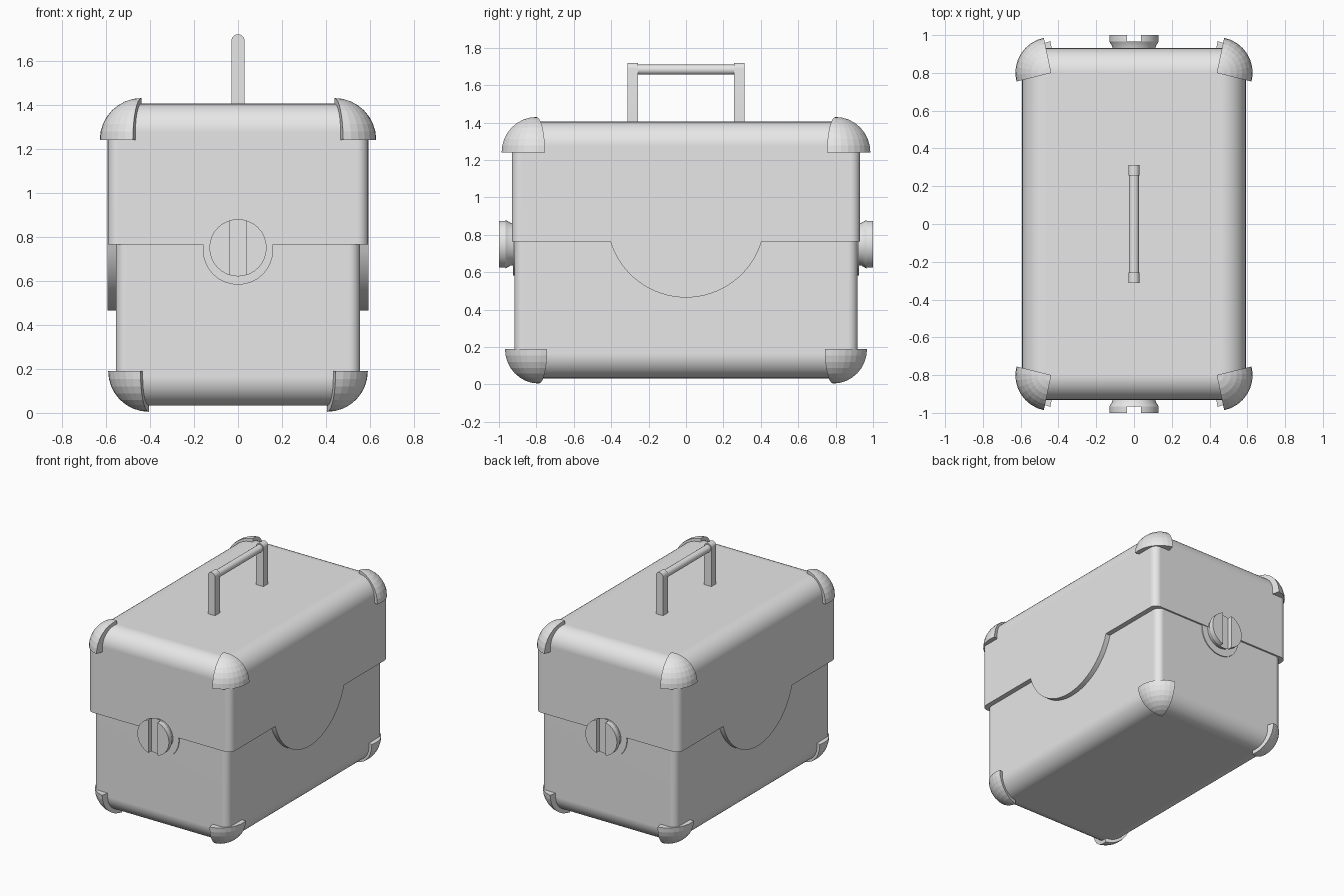
import bpy, bmesh, math
from mathutils import Vector

if "Cube" in bpy.data.objects:
    bpy.data.objects.remove(bpy.data.objects["Cube"])

grey = bpy.data.materials.new("light_grey")
grey.diffuse_color = (0.8, 0.8, 0.8, 1)
grey.use_nodes = True
grey.node_tree.nodes["Principled BSDF"].inputs["Base Color"].default_value = grey.diffuse_color


def make(name, bm, smooth=True):
    bmesh.ops.recalc_face_normals(bm, faces=bm.faces)
    me = bpy.data.meshes.new(name)
    bm.to_mesh(me)
    bm.free()
    ob = bpy.data.objects.new(name, me)
    bpy.context.collection.objects.link(ob)
    me.materials.append(grey)
    if smooth:
        shade(ob)
    return ob


def shade(ob):
    bpy.ops.object.select_all(action='DESELECT')
    bpy.context.view_layer.objects.active = ob
    ob.select_set(True)
    bpy.ops.object.shade_smooth_by_angle(angle=math.radians(30))


def loft(bm, rings):
    """Skin a list of equal closed rings and cap both ends."""
    vs = [[bm.verts.new(p) for p in r] for r in rings]
    n = len(vs[0])
    for a, b in zip(vs, vs[1:]):
        for i in range(n):
            bm.faces.new((a[i], a[(i + 1) % n], b[(i + 1) % n], b[i]))
    bm.faces.new(vs[0][::-1])
    bm.faces.new(vs[-1])


def rounded_ring(hx, hy, r, z, seg=6):
    pts = []
    for q, (sx, sy) in enumerate([(1, 1), (-1, 1), (-1, -1), (1, -1)]):
        for i in range(seg + 1):
            a = math.pi / 2 * (q + i / seg)
            pts.append((sx * (hx - r) + r * math.cos(a),
                        sy * (hy - r) + r * math.sin(a), z))
    return pts


def case_half(name, hx, hy, z_open, z_end, r=0.13, seg=10):
    """Box with small upright corners and a large rounding at z_end."""
    s = 1 if z_end > z_open else -1
    rings = [rounded_ring(hx, hy, 0.05, z_open)]
    for i in range(seg + 1):
        a = math.pi / 2 * i / seg
        inset = r * (1 - math.cos(a))
        rings.append(rounded_ring(hx - inset, hy - inset, 0.05,
                                  z_end - s * r * (1 - math.sin(a))))
    bm = bmesh.new()
    loft(bm, rings)
    return make(name, bm)


def prism(name, outline, offset):
    offset = Vector(offset)
    bm = bmesh.new()
    loft(bm, [outline, [Vector(p) + offset for p in outline]])
    return make(name, bm)


def combine(ob, tool, operation):
    """Apply a boolean and remove the tool."""
    mod = ob.modifiers.new("cut", 'BOOLEAN')
    mod.operation, mod.solver, mod.object = operation, 'EXACT', tool
    bpy.context.view_layer.objects.active = ob
    bpy.ops.object.modifier_apply(modifier=mod.name)
    bpy.data.objects.remove(tool)
    shade(ob)


def box(name, lo, hi):
    ring = [(lo[0], lo[1], lo[2]), (hi[0], lo[1], lo[2]),
            (hi[0], hi[1], lo[2]), (lo[0], hi[1], lo[2])]
    return prism(name, ring, (0, 0, hi[2] - lo[2]))


# Case body and lid
SEAM = 0.765
body = case_half("case_body", 0.555, 0.918, SEAM + 0.01, 0.033)
lid = case_half("case_lid", 0.592, 0.931, SEAM, 1.405)

# Curved flaps hanging from the lid's long sides
R, CZ = 0.423, 0.888
a0 = math.asin((CZ - SEAM) / R)
for s in (-1, 1):
    arc = [math.pi + a0 + (math.pi - 2 * a0) * i / 32 for i in range(33)]
    pts = [(s * 0.592, R * math.cos(a), CZ + R * math.sin(a)) for a in arc]
    pts = [(s * 0.592, pts[0][1], 0.8)] + pts + [(s * 0.592, pts[-1][1], 0.8)]
    combine(lid, prism("side_flap", pts, (-s * 0.06, 0, 0)), 'UNION')

for ob in (body, lid):
    wn = ob.modifiers.new("weighted_normals", 'WEIGHTED_NORMAL')
    wn.keep_sharp = True


def disc(r, y, z, n=32):
    return [(r * math.cos(2 * math.pi * i / n), y,
             z + r * math.sin(2 * math.pi * i / n)) for i in range(n)]


# Slotted latch knobs with thin round backing plates on both ends
for s, side in ((-1, "front"), (1, "back")):
    bm = bmesh.new()
    loft(bm, [disc(0.11, s * 0.90, 0.75), disc(0.115, s * 0.94, 0.75),
              disc(0.13, s * 0.965, 0.75), disc(0.13, s * 1.0, 0.75)])
    knob = make(side + "_latch_knob", bm)
    y0, y1 = sorted((s * 0.965, s * 1.05))
    combine(knob, box("slot", (-0.038, y0, 0.5), (0.038, y1, 1.0)),
            'DIFFERENCE')
    prism(side + "_latch_plate", disc(0.16, s * 0.90, 0.742),
          (0, s * 0.025, 0))


def corner_guard(name, centre, r, sx, sy, up, n=8):
    """Faceted eighth of a ball, turned a little about its upright axis."""
    bm = bmesh.new()
    c = bm.verts.new(centre)
    rows = []
    for j in range(n):
        lat = math.pi / 2 * j / n
        row = []
        for i in range(n + 1):
            lon = math.radians(-14 + 92 * i / n)
            row.append(bm.verts.new((
                centre[0] + sx * r * math.cos(lat) * math.cos(lon),
                centre[1] + sy * r * math.cos(lat) * math.sin(lon),
                centre[2] + up * r * math.sin(lat))))
        rows.append(row)
    pole = bm.verts.new((centre[0], centre[1], centre[2] + up * r))
    for a, b in zip(rows, rows[1:]):
        for i in range(n):
            bm.faces.new((a[i], a[i + 1], b[i + 1], b[i]))
    for i in range(n):
        bm.faces.new((rows[-1][i], rows[-1][i + 1], pole))
    bm.faces.new([c] + rows[0])
    for k in (0, n):
        bm.faces.new([c] + [row[k] for row in rows] + [pole])
    make(name, bm, smooth=False)


# Corner guards on all eight corners
for sx in (-1, 1):
    for sy in (-1, 1):
        corner_guard("top_corner_guard", (sx * 0.438, sy * 0.80, 1.24),
                     0.19, sx, sy, 1)
        corner_guard("bottom_corner_guard", (sx * 0.405, sy * 0.787, 0.19),
                     0.185, sx, sy, -1)

# Carrying handle: two round-topped posts and a bar
for s in (-1, 1):
    post = [(-0.03, s * 0.313, 1.39), (0.03, s * 0.313, 1.39)]
    post += [(0.03 * math.cos(math.pi * i / 12), s * 0.313,
              1.69 + 0.03 * math.sin(math.pi * i / 12)) for i in range(13)]
    prism("handle_post", post, (0, -s * 0.057, 0))
prism("handle_bar", disc(0.027, -0.27, 1.683, 16), (0, 0.54, 0))
